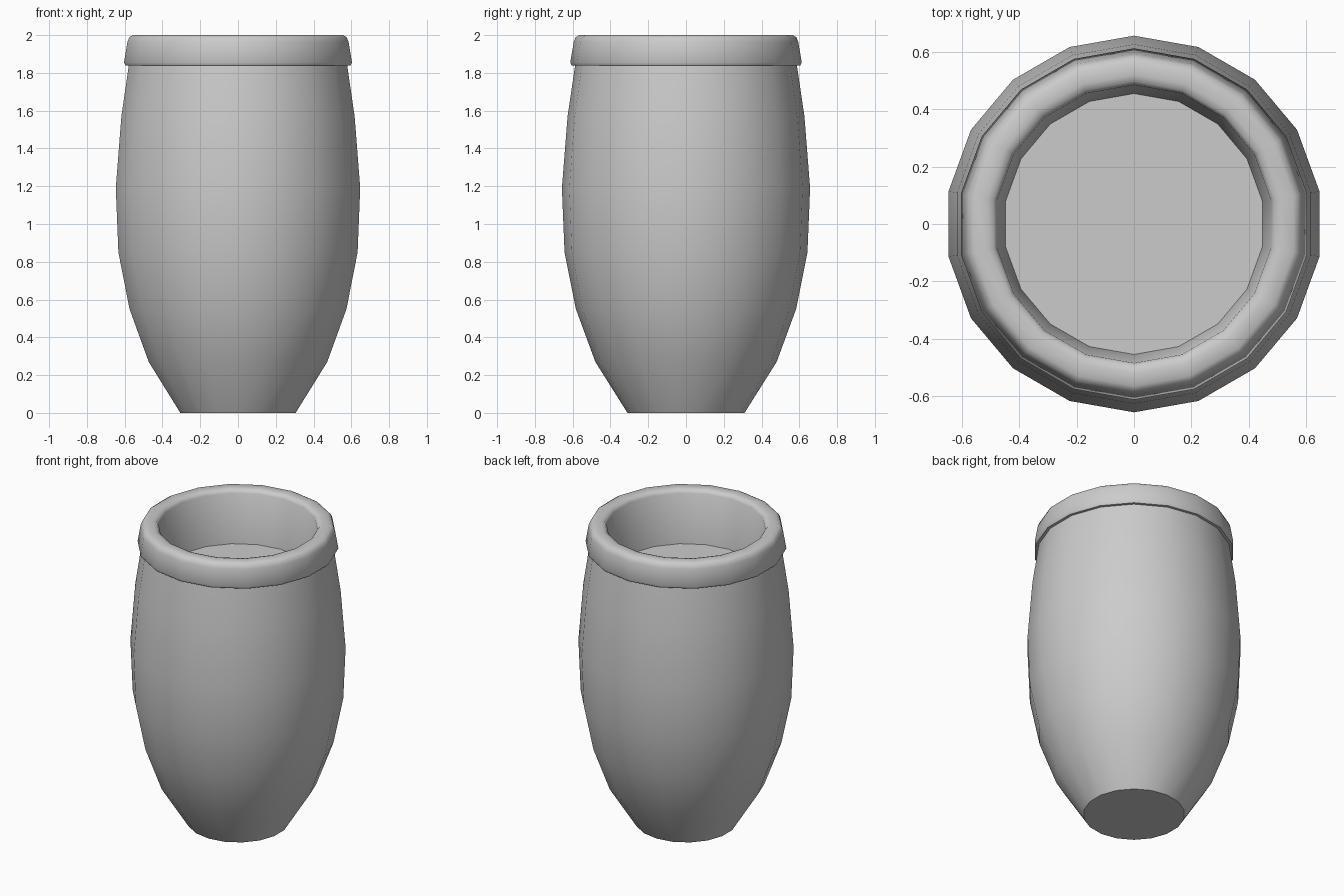
import bpy, bmesh, math

SIDES = 18

cube = bpy.data.objects.get("Cube")
if cube:
    bpy.data.objects.remove(cube, do_unlink=True)

clay = bpy.data.materials.new("grey clay")
clay.use_nodes = True
colour = (0.6, 0.6, 0.6, 1)
clay.diffuse_color = colour
clay.node_tree.nodes["Principled BSDF"].inputs["Base Color"].default_value = colour


def lathe(name, profile, cap_start=False, cap_end=False):
    """Turn a (radius, height) profile round z, with a corner on the y axis."""
    bm = bmesh.new()
    rings = []
    for r, z in profile:
        angles = [math.pi / 2 + math.tau * i / SIDES for i in range(SIDES)]
        rings.append([bm.verts.new((r * math.cos(a), r * math.sin(a), z)) for a in angles])
    for low, high in zip(rings, rings[1:]):
        for i in range(SIDES):
            j = (i + 1) % SIDES
            bm.faces.new((low[i], low[j], high[j], high[i]))
    if cap_start:
        bm.faces.new(rings[0][::-1])
    if cap_end:
        bm.faces.new(rings[-1])
    mesh = bpy.data.meshes.new(name)
    bm.to_mesh(mesh)
    bm.free()
    mesh.materials.append(clay)
    obj = bpy.data.objects.new(name, mesh)
    bpy.context.collection.objects.link(obj)
    bpy.ops.object.select_all(action="DESELECT")
    obj.select_set(True)
    bpy.context.view_layer.objects.active = obj
    bpy.ops.object.shade_smooth_by_angle(angle=math.radians(50))
    return obj


# Bulging body with a flat foot
lathe("pot_body", [(0.31, 0), (0.48, 0.27), (0.583, 0.55), (0.643, 0.85),
                   (0.657, 1.19), (0.627, 1.57), (0.587, 1.84)], cap_start=True)

# Rounded collar, running over the lip and down the inside to the floor
lathe("pot_rim", [(0.587, 1.84), (0.605, 1.84), (0.613, 1.855), (0.594, 1.965), (0.585, 1.988),
                  (0.565, 2.0), (0.52, 2.0), (0.497, 1.994), (0.485, 1.975), (0.455, 1.65)],
      cap_end=True)
